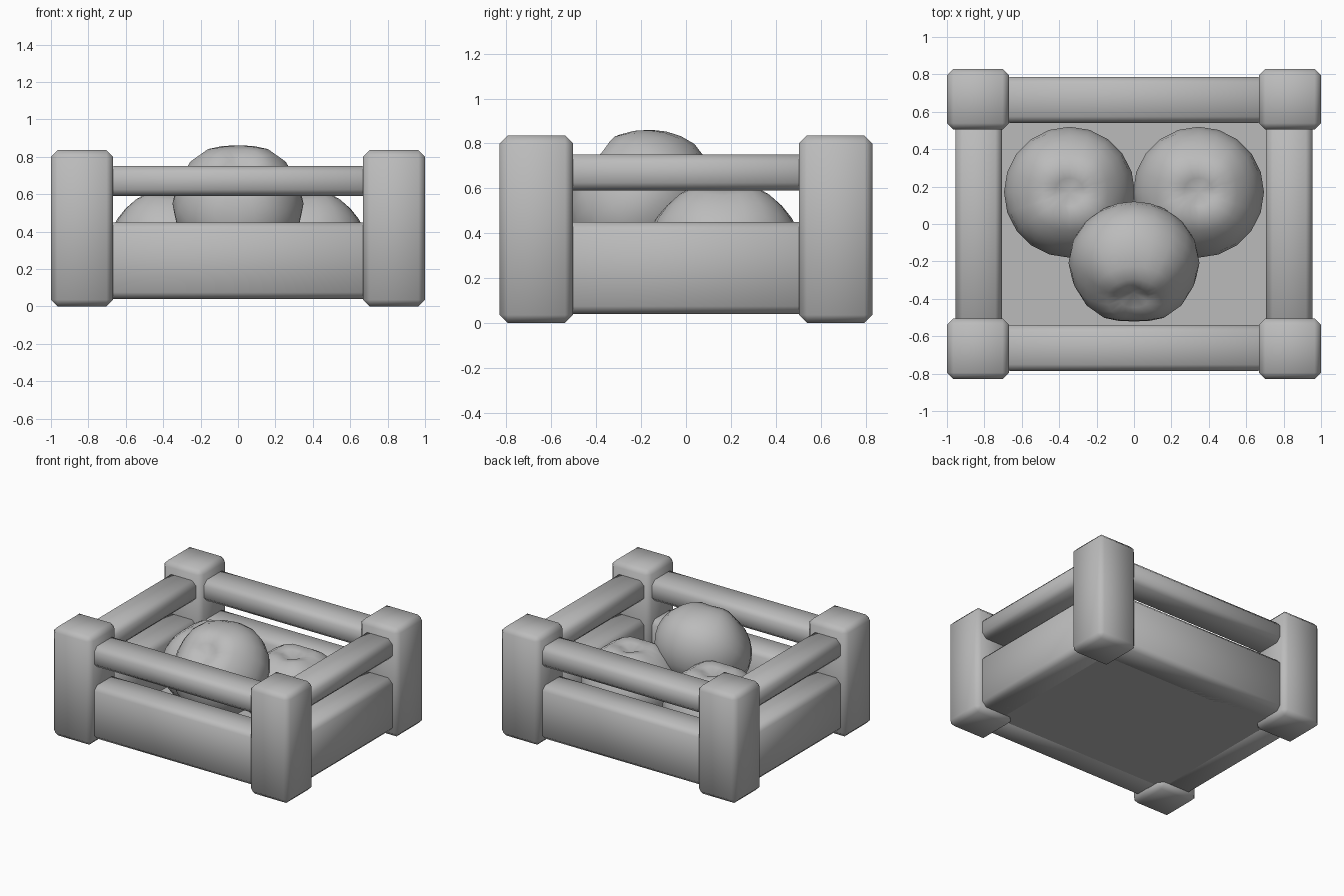
import bpy
import bmesh
import math

if "Cube" in bpy.data.objects:
    bpy.data.objects.remove(bpy.data.objects["Cube"], do_unlink=True)

GREY = (0.5, 0.5, 0.5, 1)
grey = bpy.data.materials.new("plain grey")
grey.use_nodes = True
grey.diffuse_color = GREY
grey.node_tree.nodes["Principled BSDF"].inputs["Base Color"].default_value = GREY


def finish(name, bm, smooth=True):
    mesh = bpy.data.meshes.new(name)
    bm.to_mesh(mesh)
    bm.free()
    mesh.materials.append(grey)
    for face in mesh.polygons:
        face.use_smooth = smooth
    obj = bpy.data.objects.new(name, mesh)
    bpy.context.collection.objects.link(obj)
    return obj


def box(name, centre, size, chamfer=0.035):
    """Box with one softly shaded chamfer along every edge."""
    bm = bmesh.new()
    bmesh.ops.create_cube(bm, size=1)
    for v in bm.verts:
        v.co = [c + s * p for c, s, p in zip(centre, size, v.co)]
    if chamfer:
        bmesh.ops.bevel(bm, geom=bm.edges[:], offset=chamfer, segments=1,
                        affect='EDGES', profile=0.5)
    return finish(name, bm, chamfer > 0)


def fruit(name, location, tilt=0, turn=0):
    """Oblate fruit with a dimple and shallow lobes around the stem."""
    bm = bmesh.new()
    bmesh.ops.create_uvsphere(bm, u_segments=20, v_segments=14, radius=1)
    for v in bm.verts:
        around = math.atan2(v.co.x, v.co.y)
        rim = math.hypot(v.co.x, v.co.y)
        top = max(v.co.z, 0)
        groove = 0.06 * top * rim * (1 + math.cos(4 * around))
        dimple = 0.28 * math.exp(-(rim / 0.25) ** 2) * (1 if v.co.z > 0 else 0.4)
        v.co *= 1 - groove
        v.co.z *= 1 - dimple
        v.co.x *= 0.35
        v.co.y *= 0.35
        v.co.z *= 0.31
    obj = finish(name, bm)
    obj.location = location
    obj.rotation_euler = (tilt, 0, turn)


# Corner posts
for sx, side in ((-1, "right"), (1, "left")):
    for sy, end in ((-1, "front"), (1, "back")):
        box(f"{end}_{side}_post", (sx * 0.834, sy * 0.667, 0.418),
            (0.332, 0.326, 0.835))

# Lower boards and upper rails between the posts
for part, z, height in (("board", 0.245, 0.41), ("rail", 0.67, 0.16)):
    for sign, end, side in ((-1, "front", "right"), (1, "back", "left")):
        box(f"{end}_{part}", (0, sign * 0.663, z), (1.4, 0.247, height))
        box(f"{side}_{part}", (sign * 0.83, 0, z), (0.247, 1.08, height))

# Crate floor
box("floor", (0, 0, 0.06), (1.6, 1.28, 0.04), 0)

# Fruit pile
fruit("back_right_fruit", (-0.345, 0.17, 0.34))
fruit("back_left_fruit", (0.345, 0.17, 0.34))
fruit("front_fruit", (0, -0.21, 0.55), math.radians(45))
